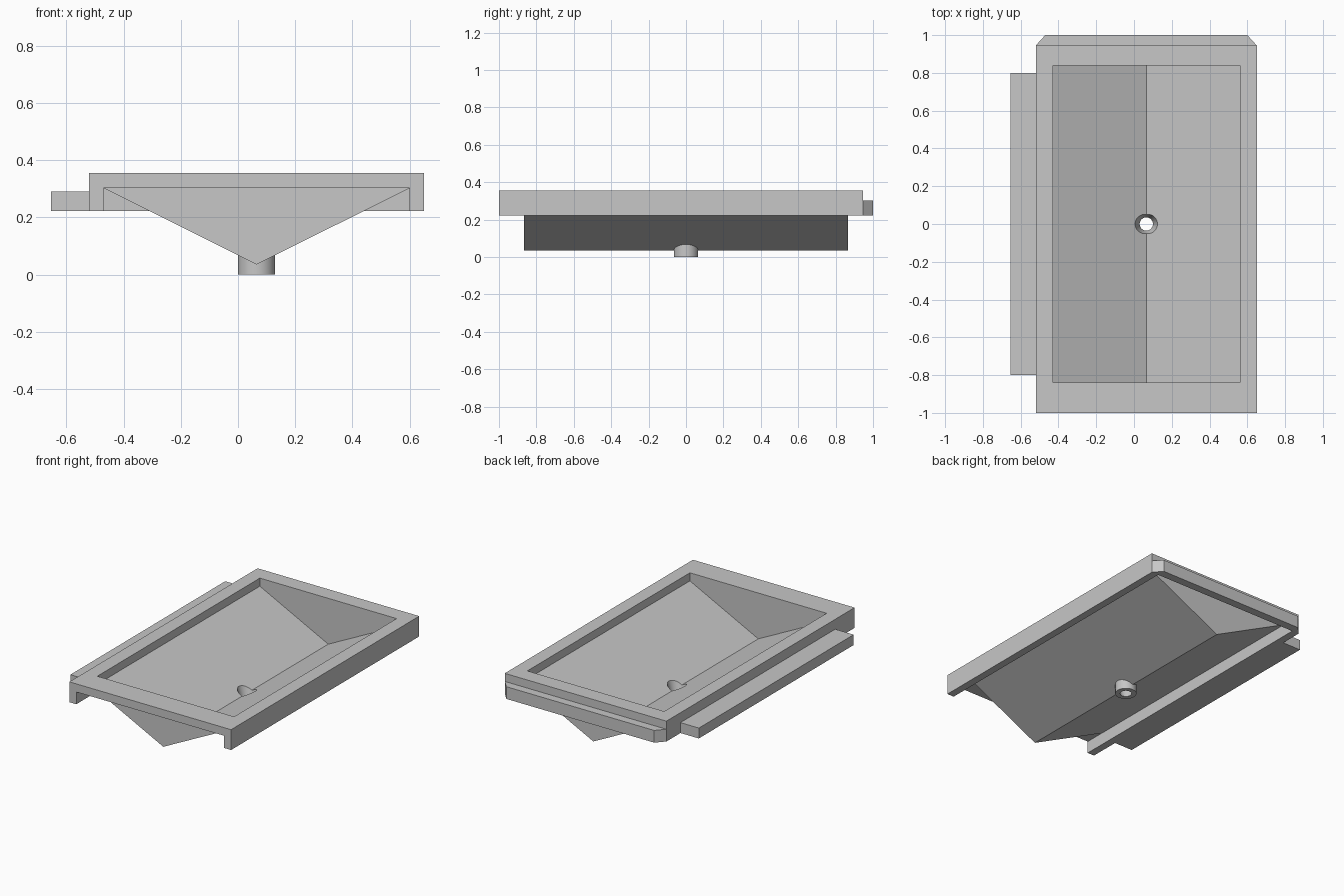
import bpy
import bmesh
from mathutils import Matrix

cube = bpy.data.objects.get("Cube")
if cube:
    bpy.data.objects.remove(cube, do_unlink=True)

# One plain grey for the whole tray
grey = bpy.data.materials.new("plain grey")
grey.use_nodes = True
grey.diffuse_color = (0.57, 0.57, 0.57, 1)
grey.node_tree.nodes["Principled BSDF"].inputs["Base Color"].default_value = grey.diffuse_color


def finish(name, bm):
    bmesh.ops.recalc_face_normals(bm, faces=bm.faces)
    mesh = bpy.data.meshes.new(name)
    bm.to_mesh(mesh)
    bm.free()
    mesh.materials.append(grey)
    ob = bpy.data.objects.new(name, mesh)
    bpy.context.collection.objects.link(ob)
    return ob


def prism(name, outline, shift):
    """Extrude a closed outline of 3D points along shift."""
    bm = bmesh.new()
    face = bm.faces.new([bm.verts.new(p) for p in outline])
    ext = bmesh.ops.extrude_face_region(bm, geom=[face], use_keep_orig=True)
    moved = [g for g in ext["geom"] if isinstance(g, bmesh.types.BMVert)]
    bmesh.ops.translate(bm, verts=moved, vec=shift)
    return finish(name, bm)


def lengthwise(name, profile, y0, y1):
    return prism(name, [(x, y0, z) for x, z in profile], (0, y1 - y0, 0))


def tube(name, r_low, r_high, z0, z1):
    bm = bmesh.new()
    bmesh.ops.create_cone(bm, cap_ends=True, segments=48, radius1=r_low, radius2=r_high,
                          depth=z1 - z0,
                          matrix=Matrix.Translation((MID, 0, (z0 + z1) / 2)))
    return finish(name, bm)


def cut(ob, *cutters):
    bpy.ops.object.select_all(action="DESELECT")
    bpy.context.view_layer.objects.active = ob
    ob.select_set(True)
    for cutter in cutters:
        mod = ob.modifiers.new("cut", "BOOLEAN")
        mod.operation = "DIFFERENCE"
        mod.solver = "EXACT"
        mod.object = cutter
        bpy.ops.object.modifier_apply(modifier=mod.name)


# Main levels and widths
LEFT, RIGHT, MID = -0.52, 0.65, 0.065
WALL = 0.05
LOW, UNDER, TOP = 0.222, 0.302, 0.355
BACK = 0.945
in_l, in_r = LEFT + WALL, RIGHT - WALL
hole_l, hole_r = -0.43, 0.56

# Top frame with down-turned side walls, open at the front
frame = lengthwise("top_frame", [
    (LEFT, LOW), (LEFT, TOP), (RIGHT, TOP), (RIGHT, LOW),
    (in_r, LOW), (in_r, UNDER), (in_l, UNDER), (in_l, LOW)], -1, BACK)

# V-shaped basin and the drain spout beneath it
basin = lengthwise("basin", [(in_l, UNDER), (MID, 0.035), (in_r, UNDER)], -0.865, 0.865)
spout = tube("drain_spout", 0.065, 0.065, 0, 0.08)

# Hollow out the basin opening and the tapered drain hole
hollow = lengthwise("basin_cutter", [
    (hole_l, UNDER), (MID, 0.055), (hole_r, UNDER), (hole_r, 0.45), (hole_l, 0.45)], -0.84, 0.84)
bore = tube("drain_cutter", 0.015, 0.075, -0.07, 0.14)
cut(frame, hollow)
cut(basin, hollow, bore)
cut(spout, hollow, bore)
for helper in (hollow, bore):
    bpy.data.objects.remove(helper, do_unlink=True)

# Round parts shade smoothly, with sharp rims
bpy.ops.object.select_all(action="DESELECT")
for ob in (basin, spout):
    ob.select_set(True)
bpy.context.view_layer.objects.active = spout
bpy.ops.object.shade_smooth_by_angle(angle=0.44)

# Back strip with chamfered corners
prism("back_strip", [
    (LEFT, BACK, LOW), (RIGHT, BACK, LOW), (in_r, 1, LOW), (in_l, 1, LOW)],
    (0, 0, UNDER - LOW))

# Ledge along the right side
lengthwise("side_ledge", [
    (-0.653, LOW), (LEFT, LOW), (LEFT, 0.29), (-0.653, 0.29)], -0.8, 0.8)
